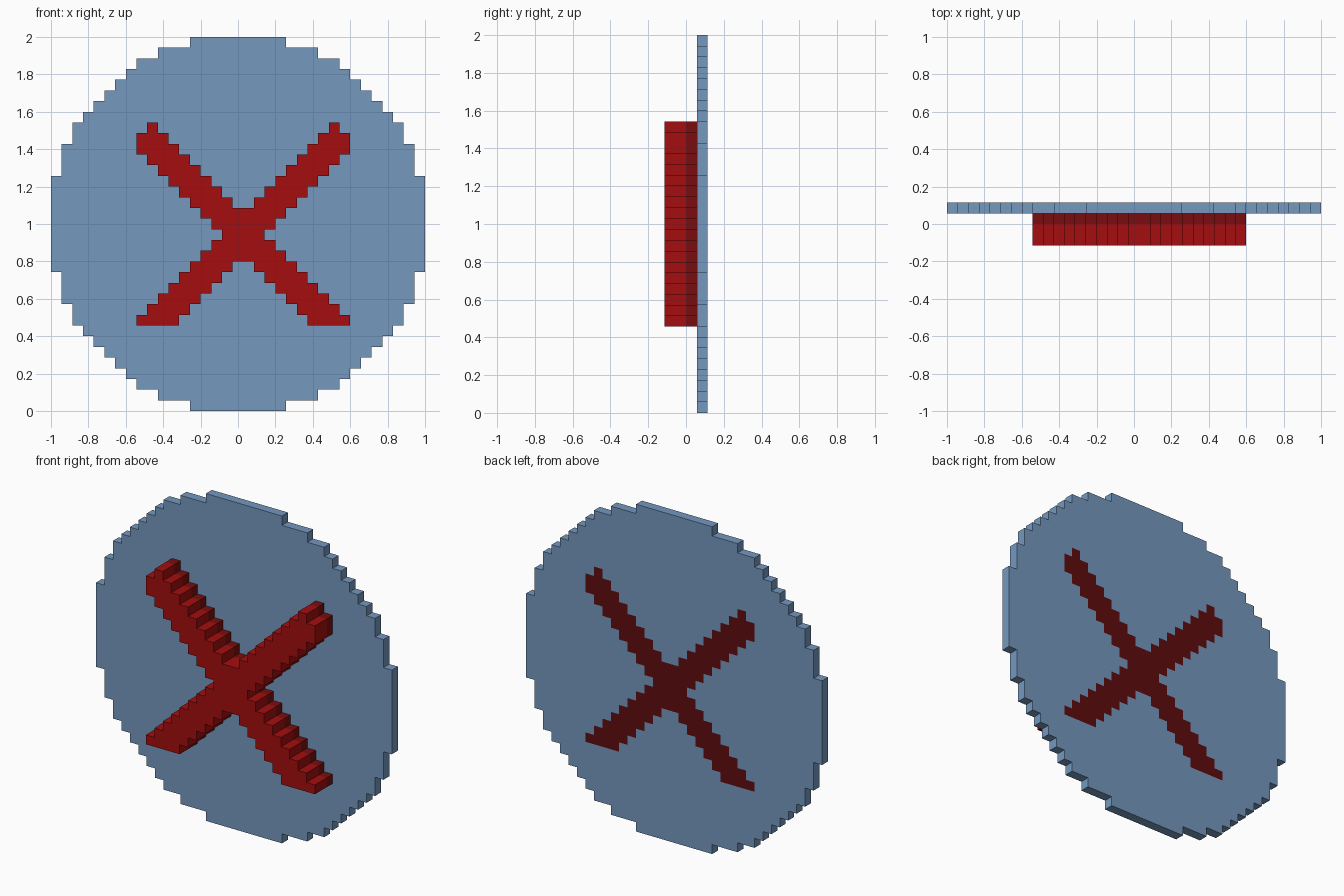
import bpy, bmesh

cube = bpy.data.objects.get("Cube")
if cube:
    bpy.data.objects.remove(cube, do_unlink=True)

N = 35            # blocks across the disc
S = 2.0 / N       # block size
MID = N // 2


def srgb(*rgb):
    lin = [c / 255 for c in rgb]
    return [c / 12.92 if c <= 0.04045 else ((c + 0.055) / 1.055) ** 2.4 for c in lin] + [1.0]


def material(name, colour):
    m = bpy.data.materials.new(name)
    m.use_nodes = True
    m.diffuse_color = colour
    bsdf = next(n for n in m.node_tree.nodes if n.type == 'BSDF_PRINCIPLED')
    bsdf.inputs["Base Color"].default_value = colour
    bsdf.inputs["Roughness"].default_value = 0.8
    return m


blue = material("steel blue", srgb(117, 152, 191))
red = material("red", srgb(163, 13, 14))
mid_red = material("deep red", srgb(122, 13, 14))
dark_red = material("dark red", srgb(95, 12, 13))


def block_slab(name, cells, depths, mats):
    """Solid slab of grid cells; each depth interval gets its own material."""
    bm = bmesh.new()

    def quad(points, mat):
        verts = [bm.verts.new((-1 + i * S, y, k * S)) for i, y, k in points]
        bm.faces.new(verts).material_index = mat

    y0, y1 = depths[0], depths[-1]
    for i, k in cells:
        corners = [(i, k), (i + 1, k), (i + 1, k + 1), (i, k + 1)]
        quad([(a, y0, b) for a, b in corners], 0)
        quad([(a, y1, b) for a, b in reversed(corners)], len(mats) - 1)
        # walls only where the neighbouring cell is empty
        for n, (di, dk) in enumerate([(0, -1), (1, 0), (0, 1), (-1, 0)]):
            if (i + di, k + dk) in cells:
                continue
            (a, b), (c, d) = corners[n], corners[(n + 1) % 4]
            for layer in range(len(mats)):
                near, far = depths[layer], depths[layer + 1]
                quad([(a, near, b), (a, far, b), (c, far, d), (c, near, d)], layer)
    bmesh.ops.remove_doubles(bm, verts=bm.verts, dist=S * 0.01)
    bmesh.ops.recalc_face_normals(bm, faces=bm.faces)
    mesh = bpy.data.meshes.new(name)
    bm.to_mesh(mesh)
    bm.free()
    for m in mats:
        mesh.materials.append(m)
    obj = bpy.data.objects.new(name, mesh)
    bpy.context.collection.objects.link(obj)
    return obj


# Cross: two mirrored diagonal strips, four blocks wide, with clipped ends
cross = set()
for k in range(8, 27):
    for i in range(k, k + 4):
        for cell in ((i, k), (N - i, k)):
            if 8 <= cell[0] <= 27 and not (k == 26 and cell[0] in (8, 27)):
                cross.add(cell)

# Disc: every block whose centre lies in the circle, minus the cross
disc = {(i, k) for i in range(N) for k in range(N)
        if (i - MID) ** 2 + (k - MID) ** 2 <= (N / 2) ** 2} - cross

block_slab("disc", disc, [S, 2 * S], [blue])
block_slab("cross", cross, [-2 * S, 0, S, 2 * S], [red, mid_red, dark_red])
